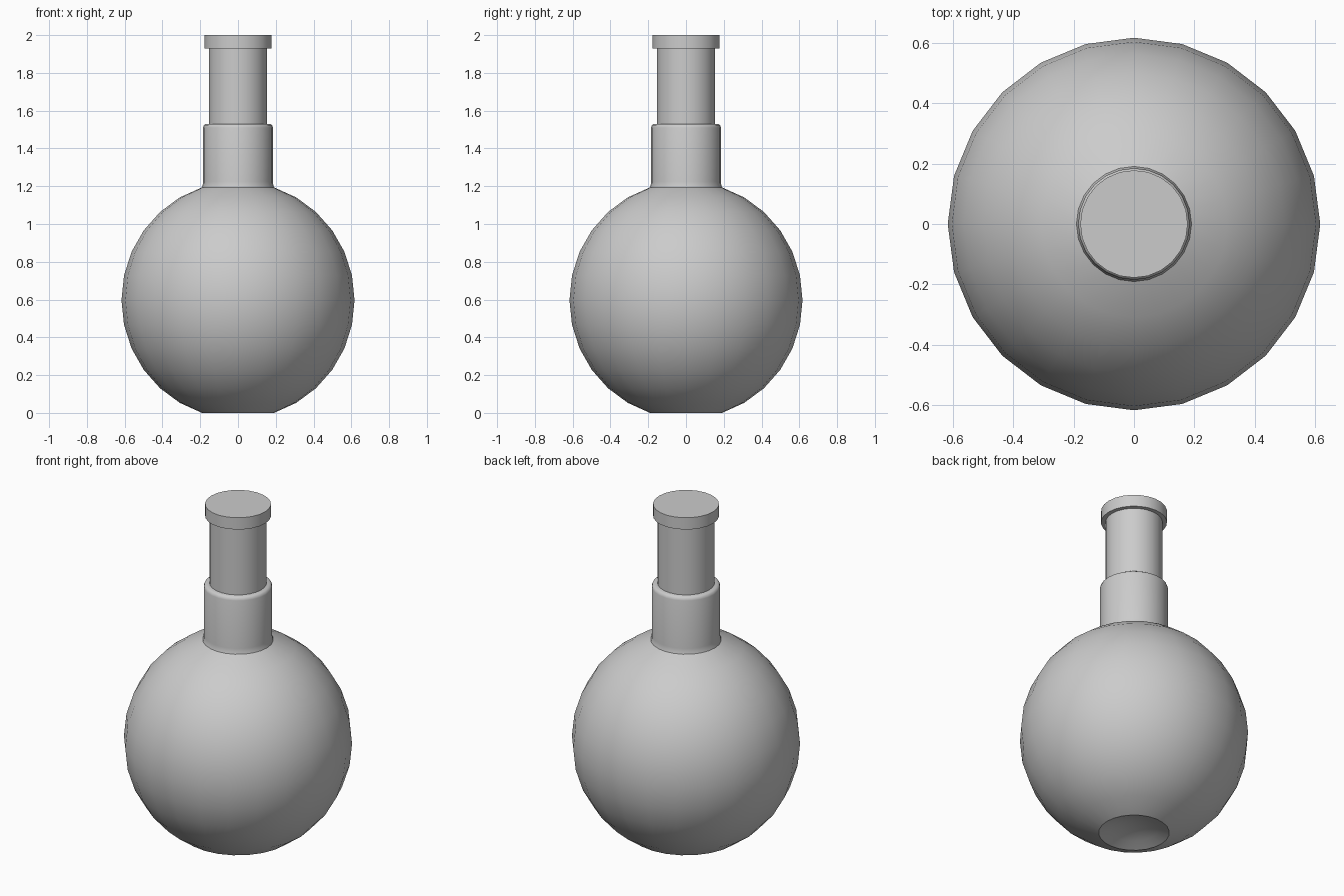
import bpy, bmesh
from math import sin, cos, pi, radians

if "Cube" in bpy.data.objects:
    bpy.data.objects.remove(bpy.data.objects["Cube"])


def lathe(name, profile, sides=24, sharp=40):
    """Revolve (radius, z) points about z; points with radius 0 become poles."""
    bm = bmesh.new()
    rings = []
    for r, z in profile:
        if r == 0:
            rings.append([bm.verts.new((0, 0, z))] * sides)
        else:
            rings.append([bm.verts.new((r * cos(2 * pi * i / sides), r * sin(2 * pi * i / sides), z))
                          for i in range(sides)])
    for a, b in zip(rings, rings[1:]):
        for i in range(sides):
            j = (i + 1) % sides
            corners = list(dict.fromkeys((a[i], a[j], b[j], b[i])))
            bm.faces.new(corners)
    bmesh.ops.recalc_face_normals(bm, faces=bm.faces)
    mesh = bpy.data.meshes.new(name)
    bm.to_mesh(mesh)
    bm.free()
    obj = bpy.data.objects.new(name, mesh)
    bpy.context.collection.objects.link(obj)
    bpy.ops.object.select_all(action='DESELECT')
    obj.select_set(True)
    bpy.context.view_layer.objects.active = obj
    bpy.ops.object.shade_smooth_by_angle(angle=radians(sharp))
    return obj


# Flask: hollowed underside, round body, filleted neck with rounded lip
R, HALF, END = 0.617, 0.597, radians(72)
punt = [(0, 0.045), (0.07, 0.039), (0.13, 0.023)]
body = [(R * cos(a), HALF + HALF * sin(a) / sin(END))
        for a in (END * k / 6 for k in range(-6, 7))]
neck = [(0.187, 1.207), (0.185, 1.225), (0.185, 1.51),
        (0.181, 1.523), (0.17, 1.53), (0.14, 1.53), (0, 1.53)]
lathe("flask", punt + body + neck, sharp=45)

# Stopper: straight plug with a wider cap
lathe("stopper", [(0, 1.5), (0.154, 1.5), (0.154, 1.93), (0.178, 1.93), (0.178, 2.0), (0, 2.0)])
